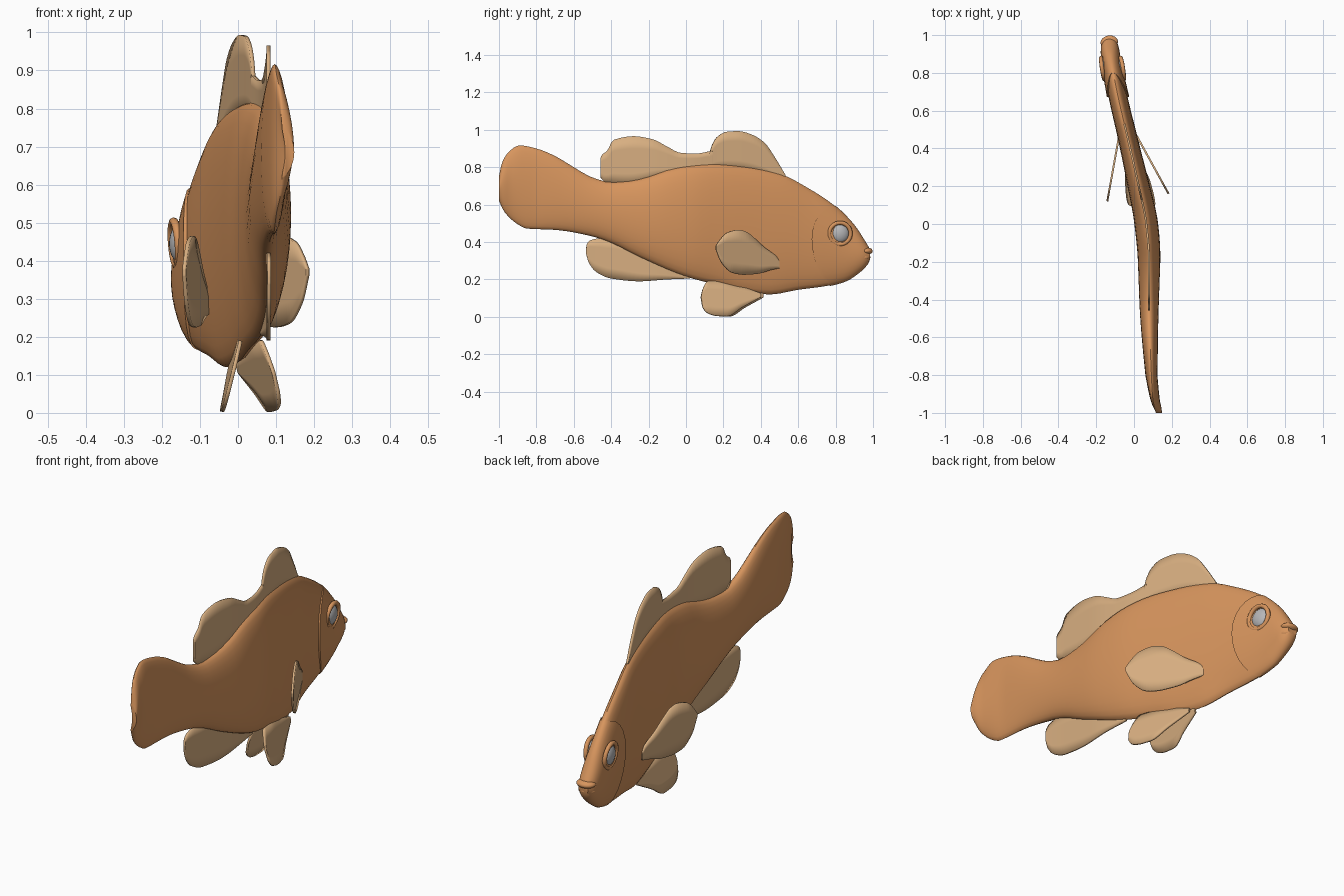
import bpy, bmesh, math

if "Cube" in bpy.data.objects:
    bpy.data.objects.remove(bpy.data.objects["Cube"])


def material(name, rgb):
    m = bpy.data.materials.new(name)
    m.diffuse_color = (*rgb, 1)
    m.use_nodes = True
    m.node_tree.nodes["Principled BSDF"].inputs["Base Color"].default_value = m.diffuse_color
    return m


ORANGE = material("orange_skin", (0.68, 0.30, 0.11))
TAN = material("tan_fin", (0.69, 0.43, 0.22))
GREY = material("grey_eye", (0.47, 0.47, 0.48))


def curve(pts):
    """Smooth curve through (y, value) points, without overshoot."""
    n = len(pts)
    d = [(pts[i + 1][1] - pts[i][1]) / (pts[i + 1][0] - pts[i][0]) for i in range(n - 1)]
    m = [d[0]] + [2 * a * b / (a + b) if a * b > 0 else 0 for a, b in zip(d, d[1:])] + [d[-1]]

    def f(y):
        y = min(max(y, pts[0][0]), pts[-1][0])
        i = max(k for k in range(n - 1) if pts[k][0] <= y)
        h = pts[i + 1][0] - pts[i][0]
        t = (y - pts[i][0]) / h
        return ((2 * t**3 - 3 * t**2 + 1) * pts[i][1] + (t**3 - 2 * t**2 + t) * h * m[i]
                + (3 * t**2 - 2 * t**3) * pts[i + 1][1] + (t**3 - t**2) * h * m[i + 1])
    return f


# Body guides along y: spine sideways bend, half width, back and belly heights
spine = curve([(-1, .118), (-.93, .10), (-.8, .092), (-.4, .08), (-.2, .08), (0, .065),
               (.2, .025), (.45, -.032), (.7, -.09), (.9, -.125), (1, -.132)])
width = curve([(-1, .012), (-.96, .022), (-.8, .032), (-.6, .043), (-.4, .052), (0, .063),
               (.45, .053), (.7, .05), (.9, .046), (.95, .04), (.99, .02)])
back = curve([(-1, .75), (-.985, .82), (-.95, .88), (-.89, .917), (-.8, .90), (-.7, .86),
              (-.6, .80), (-.5, .745), (-.4, .72), (-.3, .727), (-.2, .75), (-.1, .785),
              (0, .805), (.15, .817), (.3, .805), (.5, .765), (.65, .69), (.8, .59),
              (.9, .49), (.96, .40), (.99, .35)])
belly = curve([(-1, .62), (-.97, .56), (-.9, .495), (-.85, .472), (-.7, .465), (-.5, .43),
               (-.4, .395), (-.25, .32), (0, .215), (.2, .163), (.3, .135), (.45, .12),
               (.6, .145), (.75, .165), (.85, .19), (.93, .24), (.97, .28), (.99, .32)])


def skin(y, a, extra=0):
    """Point on the body surface at length y and section angle a."""
    mid, half = (back(y) + belly(y)) / 2, (back(y) - belly(y)) / 2
    curl = max(0, (-.8 - y) / .2) * .018 * math.cos(a) ** 2
    return (spine(y) + curl + (width(y) + extra) * math.cos(a), y,
            mid + (half + extra * .4) * math.sin(a))


def finish(bm, name, mat, angle=40):
    bmesh.ops.recalc_face_normals(bm, faces=bm.faces)
    me = bpy.data.meshes.new(name)
    bm.to_mesh(me)
    bm.free()
    ob = bpy.data.objects.new(name, me)
    bpy.context.collection.objects.link(ob)
    me.materials.append(mat)
    bpy.context.view_layer.objects.active = ob
    ob.select_set(True)
    bpy.ops.object.shade_smooth_by_angle(angle=math.radians(angle))
    ob.select_set(False)
    return ob


def loft(name, rings, mat, caps):
    bm = bmesh.new()
    rows = [[bm.verts.new(p) for p in r] for r in rings]
    n = len(rows[0])
    for r, s in zip(rows, rows[1:]):
        for i in range(n):
            bm.faces.new((r[i], r[(i + 1) % n], s[(i + 1) % n], s[i]))
    for k in caps:
        bm.faces.new(rows[k])
    return finish(bm, name, mat)


SIDES = 32
angles = [2 * math.pi * i / SIDES for i in range(SIDES)]

# Body with tail, sampled closer together at both ends
ys = [-.005 - .985 * math.cos(math.pi * i / 64) - .01 * (1 - i / 64) for i in range(65)]
loft("body", [[skin(y, a) for a in angles] for y in ys], ORANGE, (0, -1))

# Gill cover: raised head skin with a curved rear edge
edge = [.672 + (.13 if math.sin(a) > 0 else .10) * math.sin(a) ** 2 for a in angles]
rings = [[skin(e, a, -.004) for a, e in zip(angles, edge)]]
for k in range(17):
    t = k / 16
    rings.append([skin(e + (.985 - e) * t, a, .009 * (1 - t * .6)) for a, e in zip(angles, edge)])
loft("gill_cover", rings, ORANGE, (-1,))


# Fins: thin strips between an upper and a lower outline
def fin(name, top, bottom, x_of, thick=.01):
    up, low = curve(top), curve(bottom)
    y0, y1 = top[0][0], top[-1][0]
    bm = bmesh.new()
    cols = []
    for i in range(41):
        y = (y0 + y1) / 2 - (y1 - y0) / 2 * math.cos(math.pi * i / 40)
        col = []
        for k in range(5):
            z = low(y) + (up(y) - low(y)) * k / 4
            col.append(bm.verts.new((x_of(y, z), y, z)))
        cols.append(col)
    for c, d in zip(cols, cols[1:]):
        for k in range(4):
            bm.faces.new((c[k], d[k], d[k + 1], c[k + 1]))
    ob = finish(bm, name, TAN)
    mod = ob.modifiers.new("thickness", 'SOLIDIFY')
    mod.thickness, mod.offset = thick, 0


def on_spine(y, z):
    return spine(y)


fin("rear_dorsal_fin",
    [(-.457, .85), (-.45, .865), (-.42, .89), (-.39, .945), (-.28, .966), (-.18, .95),
     (-.1, .91), (-.03, .877), (.05, .873), (.14, .888)],
    [(-.457, .745), (-.43, .72), (-.3, .70), (-.1, .75), (.14, .78)], on_spine)
fin("front_dorsal_fin",
    [(.125, .87), (.14, .92), (.17, .965), (.22, .99), (.28, .993), (.35, .975), (.42, .93),
     (.47, .86), (.53, .76)],
    [(.125, .79), (.3, .78), (.53, .73)], on_spine)
fin("anal_fin",
    [(-.535, .36), (-.53, .39), (-.51, .41), (-.46, .42), (-.4, .42), (-.2, .34), (.02, .23)],
    [(-.535, .34), (-.52, .29), (-.48, .24), (-.4, .205), (-.25, .19), (-.1, .20), (.02, .205)],
    on_spine)

# Pectoral fins spread backwards from each side
pec_top = [(.16, .38), (.18, .41), (.22, .45), (.28, .465), (.32, .455), (.36, .425),
           (.42, .37), (.48, .325), (.498, .30)]
pec_low = [(.16, .36), (.19, .29), (.25, .235), (.31, .225), (.38, .23), (.45, .25), (.498, .26)]
fin("right_pectoral_fin", pec_top, pec_low, lambda y, z: .018 + (.46 - y) * .55)
fin("left_pectoral_fin", [(y - .04, z) for y, z in pec_top], [(y - .04, z) for y, z in pec_low],
    lambda y, z: -.082 - (.45 - y) * .18)

# Pelvic fins hang below the belly
pel_top = [(.08, .11), (.09, .15), (.115, .19), (.2, .19), (.3, .16), (.4, .125)]
pel_low = [(.08, .10), (.09, .05), (.12, .018), (.17, .005), (.22, .003), (.3, .05), (.4, .105)]
fin("right_pelvic_fin", pel_top, pel_low,
    lambda y, z: .28 * (.4 - y) + .28 * (.12 - z))
fin("left_pelvic_fin", [(y + .015, z) for y, z in pel_top], [(y + .015, z) for y, z in pel_low],
    lambda y, z: -.02 + .035 * (.4 - y) - .245 * (.12 - z))


def ellipsoid(name, loc, radii, mat, yaw=.15):
    bpy.ops.mesh.primitive_uv_sphere_add(segments=24, ring_count=14, location=loc)
    ob = bpy.context.object
    ob.name, ob.scale, ob.rotation_euler = name, radii, (0, 0, yaw)
    ob.data.materials.append(mat)
    bpy.ops.object.shade_smooth()
    ob.select_set(False)


# Eyes and socket rims
for side, s in (("left", -1), ("right", 1)):
    x = spine(.82)
    ellipsoid(side + "_eye", (x + s * .036, .823, .445), (.031, .05, .052), GREY)
    bpy.ops.mesh.primitive_torus_add(major_radius=.058, minor_radius=.011, major_segments=32,
                                     minor_segments=8, location=(x + s * .051, .823, .445),
                                     rotation=(0, math.pi / 2 + s * .08, .15))
    rim = bpy.context.object
    rim.name = side + "_eye_rim"
    rim.data.materials.append(ORANGE)
    bpy.ops.object.shade_smooth()
    rim.select_set(False)

# Lips
ellipsoid("upper_lip", (-.131, .962, .352), (.046, .036, .02), ORANGE)
ellipsoid("lower_lip", (-.130, .952, .318), (.042, .034, .018), ORANGE)
